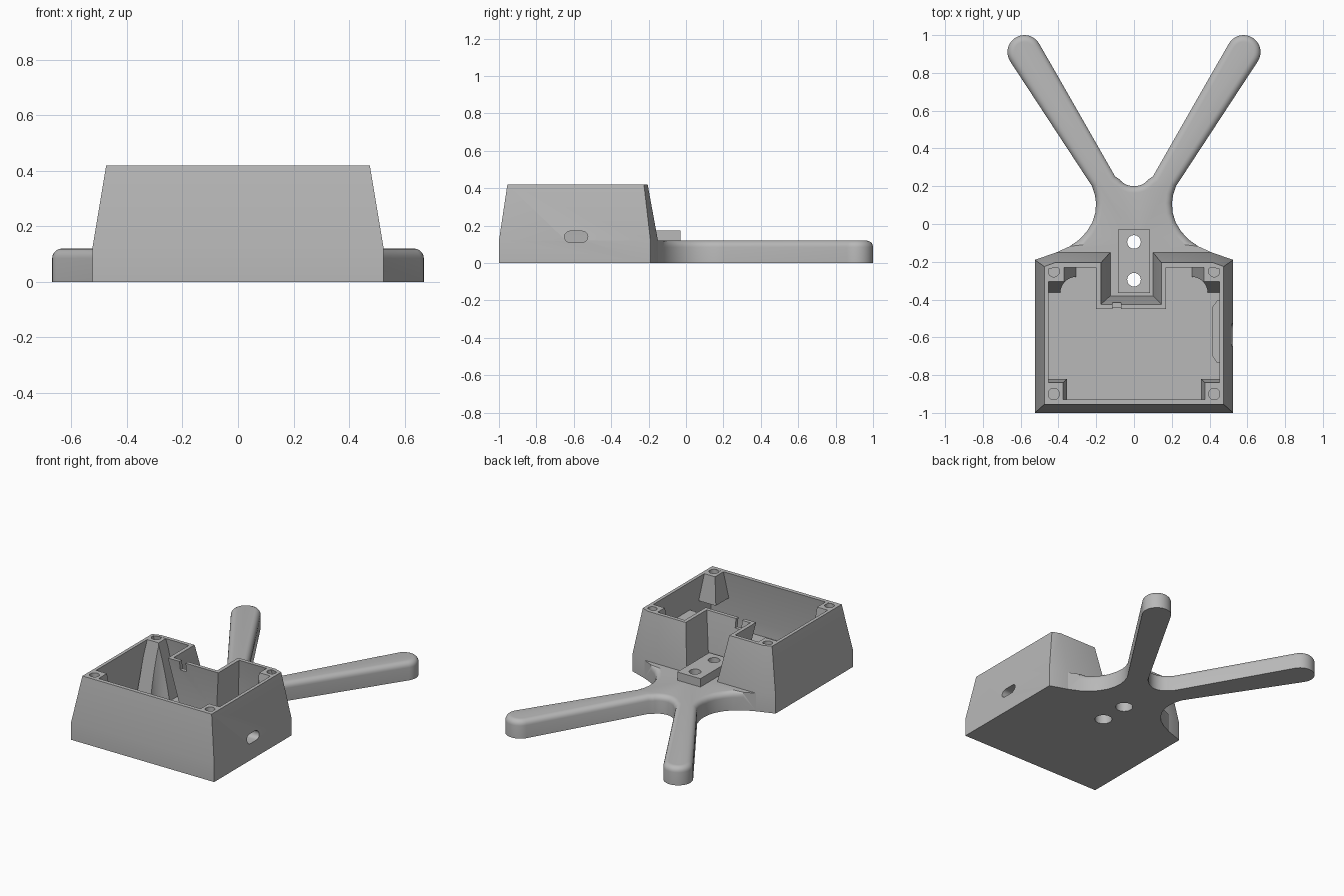
import bpy, bmesh, math
from mathutils import Vector

if "Cube" in bpy.data.objects:
    bpy.data.objects.remove(bpy.data.objects["Cube"])

grey = bpy.data.materials.new("mid_grey")
grey.diffuse_color = (0.48, 0.48, 0.48, 1)
grey.use_nodes = True
grey.node_tree.nodes["Principled BSDF"].inputs["Base Color"].default_value = grey.diffuse_color


def finish(name, bm):
    bmesh.ops.recalc_face_normals(bm, faces=bm.faces[:])
    me = bpy.data.meshes.new(name)
    bm.to_mesh(me)
    bm.free()
    ob = bpy.data.objects.new(name, me)
    bpy.context.collection.objects.link(ob)
    me.materials.append(grey)
    return ob


def loft(name, rings, edit=None):
    """Skin a stack of (outline, z) rings and cap both ends."""
    bm = bmesh.new()
    vs = [[bm.verts.new((x, y, z)) for x, y in pts] for pts, z in rings]
    n = len(vs[0])
    for a, b in zip(vs, vs[1:]):
        for i in range(n):
            j = (i + 1) % n
            bm.faces.new((a[i], a[j], b[j], b[i]))
    bm.faces.new(vs[0][::-1])
    bm.faces.new(vs[-1])
    bmesh.ops.recalc_face_normals(bm, faces=bm.faces[:])
    if edit:
        edit(bm)
    return finish(name, bm)


def rect(x0, x1, y0, y1):
    return [(x0, y0), (x1, y0), (x1, y1), (x0, y1)]


def arc(cx, cy, r, a0, a1, n):
    return [(cx + r * math.cos(math.radians(a0 + (a1 - a0) * i / n)),
             cy + r * math.sin(math.radians(a0 + (a1 - a0) * i / n))) for i in range(n + 1)]


def cyl(x, y, r, z0, z1):
    c = arc(x, y, r, 0, 360, 32)[:-1]
    return loft("cutter", [(c, z0), (c, z1)])


def cut(ob, cutters):
    """Subtract each cutter, then bake the result."""
    for c in cutters:
        m = ob.modifiers.new("cut", 'BOOLEAN')
        m.operation, m.solver, m.object = 'DIFFERENCE', 'EXACT', c
        c.hide_render = True
    dg = bpy.context.evaluated_depsgraph_get()
    me = bpy.data.meshes.new_from_object(ob.evaluated_get(dg))
    ob.modifiers.clear()
    ob.data = me
    for c in cutters:
        bpy.data.objects.remove(c)


def slot():
    """Rounded port opening running through the right wall."""
    o = arc(-0.555, 0.14, 0.03, -90, 90, 10) + arc(-0.62, 0.14, 0.03, 90, 270, 10)
    bm = bmesh.new()
    f = bm.faces.new([bm.verts.new((0.38, y, z)) for y, z in o])
    g = bmesh.ops.extrude_face_region(bm, geom=[f])
    bmesh.ops.translate(bm, vec=(0.25, 0, 0),
                        verts=[v for v in g["geom"] if isinstance(v, bmesh.types.BMVert)])
    return finish("cutter", bm)


# Hollow enclosure with a notched back
def outline(x, y0, ys, xc, yb, nl, nr, yn):
    return [(-x, y0), (x, y0), (x, ys), (xc, yb), (nr, yb), (nr, yn),
            (nl, yn), (nl, yb), (-xc, yb), (-x, ys)]


base = outline(0.525, -1.0, -0.19, 0.41, -0.15, -0.125, 0.10, -0.38)
top = outline(0.475, -0.955, -0.225, 0.42, -0.205, -0.175, 0.145, -0.425)
lip = outline(0.453, -0.928, -0.24, 0.42, -0.23, -0.20, 0.17, -0.45)
low = outline(0.50, -0.975, -0.207, 0.40, -0.177, -0.15, 0.125, -0.405)
shell = loft("enclosure", [(base, 0), (base, 0.12), (top, 0.42), (lip, 0.42), (low, 0.12), (low, 0.04)])
cable = rect(-0.115, -0.07, -0.47, -0.41)
cut(shell, [slot(), loft("cutter", [(cable, 0.36), (cable, 0.45)])])

# Corner screw posts: long tapered ones at the back, short ones at the front
for s, side in ((-1, "left"), (1, "right")):
    def corner(cx, cy, w, d):
        return rect(*sorted((s * cx, s * (cx - w))), *sorted((cy, cy + d)))
    post = loft("back_post_" + side, [(corner(0.495, -0.19, 0.19, -0.175), 0.03),
                                      (corner(0.46, -0.225, 0.09, -0.08), 0.4195)])
    cut(post, [cyl(s * 0.305, -0.365, 0.085, 0, 0.5), cyl(s * 0.425, -0.25, 0.03, 0.3, 0.5)])
    post = loft("front_post_" + side, [(corner(0.485, -0.96, 0.13, 0.14), 0.24),
                                       (corner(0.46, -0.935, 0.085, 0.095), 0.4195)])
    cut(post, [cyl(s * 0.425, -0.9, 0.03, 0.32, 0.5)])

# Port backing block on the right wall
boss = [(0.505, -0.735), (0.44, -0.735), (0.415, -0.70), (0.415, -0.44), (0.44, -0.405), (0.505, -0.405)]
block = loft("port_block", [(boss, 0.035), (boss, 0.21)])
cut(block, [slot()])

# Forked base plate: right half of the outline, mirrored to the left
right = [(0.10, -0.38), (0.10, -0.15), (0.41, -0.15), (0.34, -0.118), (0.29, -0.083), (0.25, -0.04),
         (0.22, 0.01), (0.205, 0.06), (0.201, 0.11), (0.207, 0.155), (0.222, 0.20)]
right += arc(0.58, 0.91, 0.09, -33, 149, 18)
right += [(0.10, 0.252)] + arc(0, 0.30, 0.10, -32, -90, 8)[1:]
left = [(-x, y) for x, y in right[:-1]][::-1]
left[-2:] = [(-0.125, -0.15), (-0.125, -0.38)]


def round_top(bm):
    es = [e for e in bm.edges if all(v.co.z > 0.11 and v.co.y > -0.12 for v in e.verts)]
    bmesh.ops.bevel(bm, geom=es, offset=0.035, segments=5, profile=0.5, affect='EDGES')


plate = loft("forked_plate", [(right + left, 0), (right + left, 0.12)], round_top)
pad_pts = rect(-0.085, 0.085, -0.365, -0.03)
pad = loft("mounting_pad", [(pad_pts, 0.119), (pad_pts, 0.175)])

# Screw holes through pad and plate, wider underneath
for ob in (plate, pad):
    cut(ob, [cyl(0, y, r, -0.1, z) for y in (-0.095, -0.295) for r, z in ((0.036, 0.3), (0.053, 0.06))])

# Smooth curved surfaces, keep hard edges
for ob in bpy.context.scene.objects:
    ob.select_set(True)
bpy.context.view_layer.objects.active = plate
bpy.ops.object.shade_smooth_by_angle(angle=math.radians(30))
